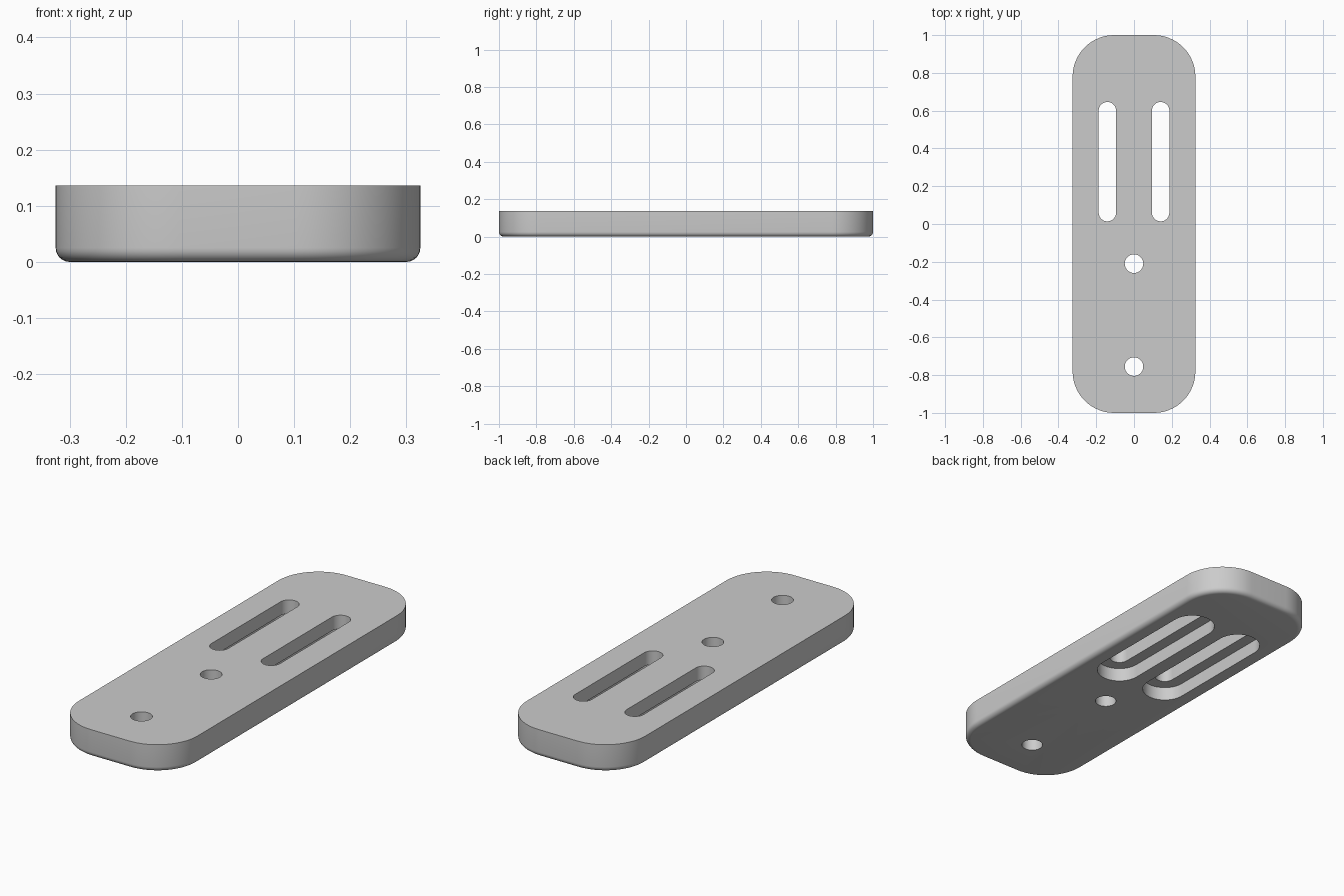
import bpy
import bmesh
import math

if "Cube" in bpy.data.objects:
    bpy.data.objects.remove(bpy.data.objects["Cube"], do_unlink=True)

grey = bpy.data.materials.new("plain grey")
grey.use_nodes = True
colour = (0.6, 0.6, 0.6, 1)
grey.diffuse_color = colour
grey.node_tree.nodes["Principled BSDF"].inputs["Base Color"].default_value = colour

HEIGHT = 0.136


def rounded_prism(name, centre, half, radius, z0, z1, steps=16, fillet=0):
    """Upright prism with rounded corners and an optional fillet round its base."""
    points = []
    for quarter, (sx, sy) in enumerate([(1, 1), (-1, 1), (-1, -1), (1, -1)]):
        for i in range(steps + 1):
            a = (quarter + i / steps) * math.pi / 2
            points.append((centre[0] + sx * (half[0] - radius) + radius * math.cos(a),
                           centre[1] + sy * (half[1] - radius) + radius * math.sin(a), z0))
    bm = bmesh.new()
    base = bm.faces.new([bm.verts.new(p) for p in points])
    bmesh.ops.remove_doubles(bm, verts=bm.verts[:], dist=0.0001)
    base = bm.faces[:][0]
    top = bmesh.ops.extrude_face_region(bm, geom=[base], use_keep_orig=True)["geom"]
    for v in top:
        if isinstance(v, bmesh.types.BMVert):
            v.co.z = z1
    bmesh.ops.recalc_face_normals(bm, faces=bm.faces[:])
    if fillet:
        rim = [e for e in bm.edges if all(abs(v.co.z - z0) < 1e-5 for v in e.verts)]
        bmesh.ops.bevel(bm, geom=rim, offset=fillet, segments=6, profile=0.5,
                        affect='EDGES')
    mesh = bpy.data.meshes.new(name)
    bm.to_mesh(mesh)
    bm.free()
    mesh.materials.append(grey)
    obj = bpy.data.objects.new(name, mesh)
    bpy.context.collection.objects.link(obj)
    return obj


# Plate with rounded corners and a softened lower edge
plate = rounded_prism("mounting_plate", (0, 0), (0.325, 1), 0.22, 0, HEIGHT,
                      fillet=0.025)

# Two screw holes on the centre line
cutters = [rounded_prism("screw_hole_cutter", (0, y), (0.049, 0.049), 0.049,
                         -0.1, HEIGHT + 0.1) for y in (-0.21, -0.755)]

# Two through slots, each with a wider recess from below
for side in (-1, 1):
    centre = (side * 0.141, 0.33)
    cutters.append(rounded_prism("recess_cutter", centre, (0.105, 0.375), 0.105,
                                 -0.1, HEIGHT / 2))
    cutters.append(rounded_prism("slot_cutter", centre, (0.046, 0.316), 0.046,
                                 -0.05, HEIGHT + 0.1))

bpy.context.view_layer.objects.active = plate
for cutter in cutters:
    cut = plate.modifiers.new("cut", 'BOOLEAN')
    cut.operation = 'DIFFERENCE'
    cut.solver = 'EXACT'
    cut.object = cutter
    bpy.ops.object.modifier_apply(modifier=cut.name)
    bpy.data.objects.remove(cutter, do_unlink=True)

# Smooth the curved walls, keep the rims sharp
bpy.ops.object.select_all(action='DESELECT')
plate.select_set(True)
bpy.ops.object.shade_smooth_by_angle(angle=math.radians(30))
